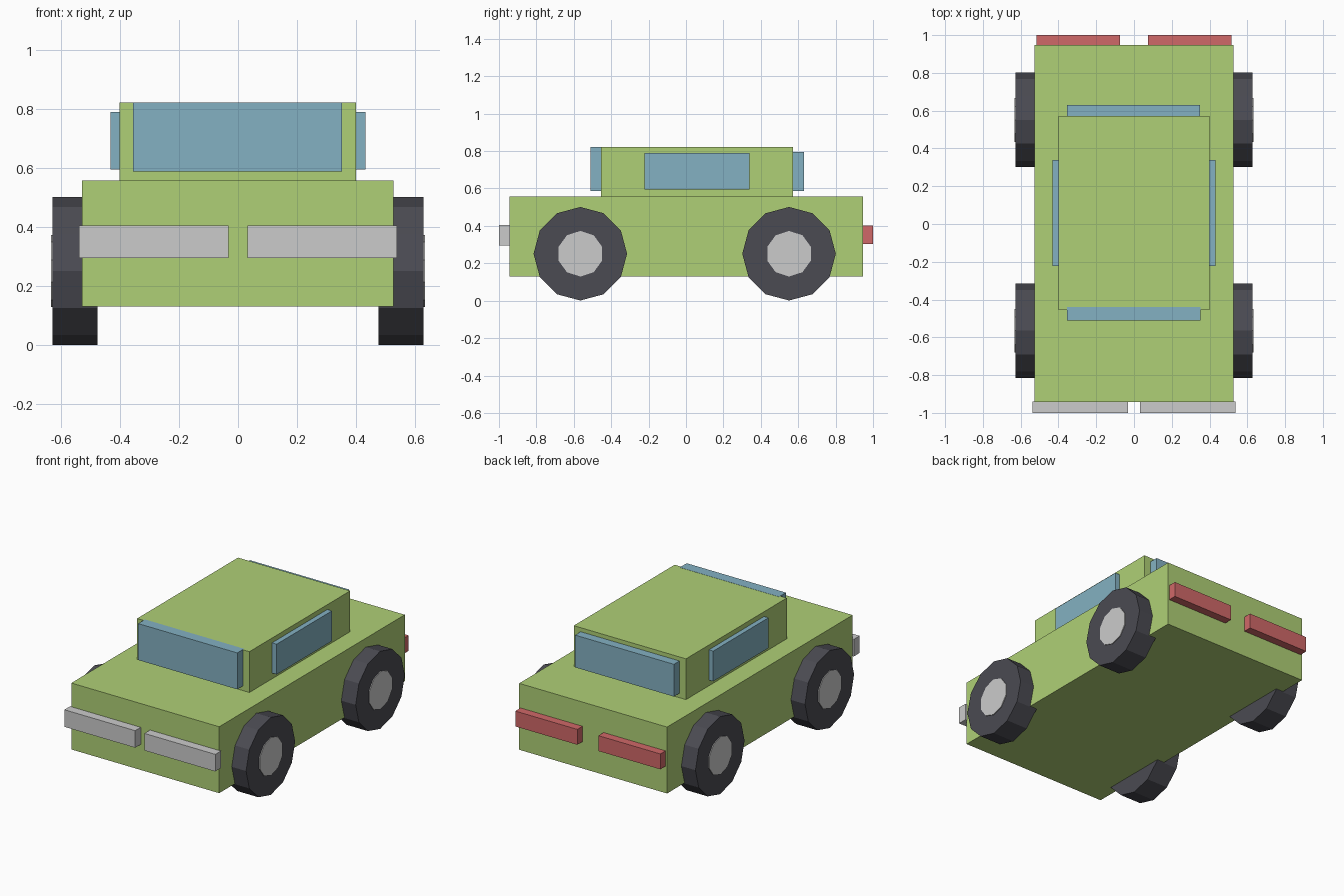
import bpy
from math import pi
from mathutils import Matrix

if "Cube" in bpy.data.objects:
    bpy.data.objects.remove(bpy.data.objects["Cube"])


def material(name, r, g, b):
    m = bpy.data.materials.new(name)
    m.diffuse_color = (r, g, b, 1)
    m.use_nodes = True
    m.node_tree.nodes["Principled BSDF"].inputs["Base Color"].default_value = m.diffuse_color
    return m


PAINT = material("green_paint", 0.43, 0.63, 0.18)
GLASS = material("blue_glass", 0.23, 0.44, 0.54)
RED = material("red_light", 0.63, 0.14, 0.14)
RUBBER = material("dark_rubber", 0.07, 0.07, 0.085)


def box(name, x, y, z, mat=None):
    """Box from (min, max) ranges on each axis."""
    bpy.ops.mesh.primitive_cube_add(size=1)
    ob = bpy.context.object
    ob.name = name
    ob.data.transform(Matrix.Diagonal((x[1] - x[0], y[1] - y[0], z[1] - z[0], 1)))
    ob.location = [(a + b) / 2 for a, b in (x, y, z)]
    if mat:
        ob.data.materials.append(mat)
    return ob


def disc(name, sides, radius, x, y, z, turn, mat=None):
    """Low-poly cylinder lying along x, with flat sides."""
    bpy.ops.mesh.primitive_cylinder_add(vertices=sides, radius=radius, depth=abs(x[1] - x[0]))
    ob = bpy.context.object
    ob.name = name
    ob.data.transform(Matrix.Rotation(pi / 2, 4, 'Y') @ Matrix.Rotation(turn, 4, 'Z'))
    ob.location = ((x[0] + x[1]) / 2, y, z)
    if mat:
        ob.data.materials.append(mat)
    return ob


# Body and cabin
box("body", (-0.528, 0.526), (-0.943, 0.947), (0.13, 0.558), PAINT)
box("cabin", (-0.401, 0.399), (-0.454, 0.573), (0.55, 0.821), PAINT)

# Front and rear windows
box("windshield", (-0.355, 0.352), (-0.51, -0.44), (0.587, 0.822), GLASS)
box("rear_window", (-0.355, 0.35), (0.56, 0.63), (0.587, 0.795), GLASS)

# Side windows, headlights and tail lights
for side, s in (("left", -1), ("right", 1)):
    box(side + "_window", sorted((s * 0.38, s * 0.432)), (-0.223, 0.34), (0.595, 0.79), GLASS)
    box(side + "_headlight", sorted((s * 0.033, s * 0.538)), (-1.0, -0.94), (0.295, 0.405))
    box(side + "_tail_light", sorted((s * 0.075, s * 0.517)), (0.94, 1.0), (0.303, 0.402), RED)

    # Wheels: twelve-sided tyre with ten-sided hub
    for end, y in (("front", -0.565), ("rear", 0.551)):
        disc(f"{end}_{side}_tyre", 12, 0.25, (s * 0.476, s * 0.628), y, 0.251, 0, RUBBER)
        disc(f"{end}_{side}_hub", 10, 0.122, (s * 0.55, s * 0.633), y, 0.251, pi / 2)
